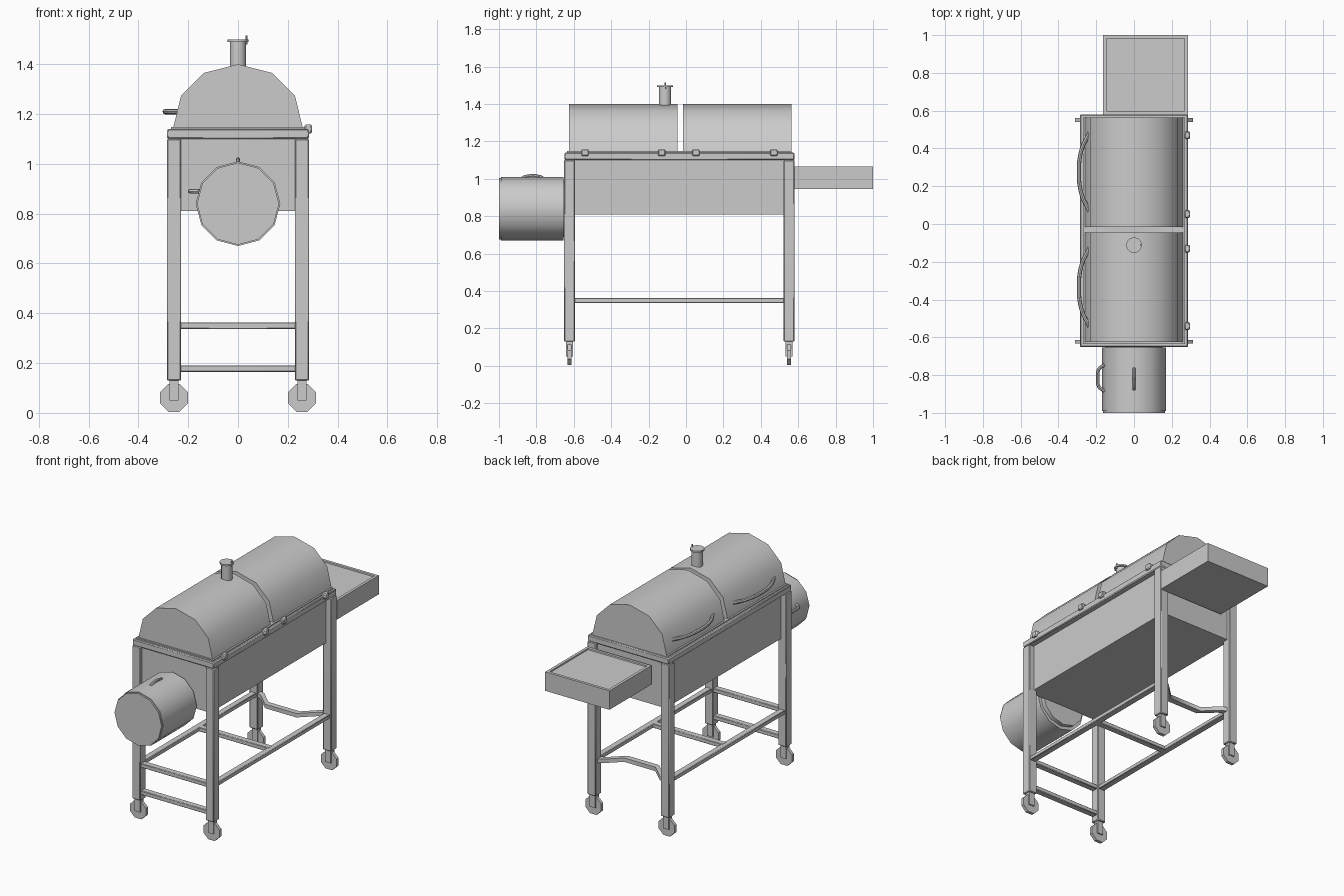
import bpy
import bmesh
import math
from mathutils import Vector

cube = bpy.data.objects.get("Cube")
if cube:
    bpy.data.objects.remove(cube, do_unlink=True)

metal = bpy.data.materials.new("light_grey_metal")
metal.use_nodes = True
grey = (0.6, 0.6, 0.6, 1)
metal.diffuse_color = grey
metal.node_tree.nodes["Principled BSDF"].inputs["Base Color"].default_value = grey


def smooth(obj, angle=40):
    bpy.ops.object.select_all(action="DESELECT")
    obj.select_set(True)
    bpy.context.view_layer.objects.active = obj
    bpy.ops.object.shade_smooth_by_angle(angle=math.radians(angle))


def finish(name, bm, angle=40):
    bmesh.ops.recalc_face_normals(bm, faces=bm.faces)
    mesh = bpy.data.meshes.new(name)
    bm.to_mesh(mesh)
    bm.free()
    mesh.materials.append(metal)
    obj = bpy.data.objects.new(name, mesh)
    bpy.context.collection.objects.link(obj)
    smooth(obj, angle)


def box(name, low, high, bevel=0):
    bm = bmesh.new()
    bmesh.ops.create_cube(bm, size=1)
    low, high = Vector(low), Vector(high)
    for v in bm.verts:
        v.co = (low + high) / 2 + v.co * (high - low)
    if bevel:
        bmesh.ops.bevel(bm, geom=bm.edges[:], offset=bevel, segments=1,
                        profile=0.5, affect="EDGES")
    finish(name, bm)


def rod(name, start, end, radius, sides=12, turn=0, angle=50):
    """Capped cylinder between two points."""
    start, end = Vector(start), Vector(end)
    axis = end - start
    bm = bmesh.new()
    bmesh.ops.create_cone(bm, cap_ends=True, segments=sides, radius1=radius,
                          radius2=radius, depth=axis.length)
    spin = axis.to_track_quat("Z", "Y")
    c, s = math.cos(turn), math.sin(turn)
    for v in bm.verts:
        flat = Vector((v.co.x * c - v.co.y * s, v.co.x * s + v.co.y * c, v.co.z))
        v.co = spin @ flat + (start + end) / 2
    finish(name, bm, angle)


def tube(name, points, radius):
    """Bent pipe through a few points."""
    curve = bpy.data.curves.new(name, "CURVE")
    curve.dimensions = "3D"
    curve.bevel_depth = radius
    curve.bevel_resolution = 2
    curve.resolution_u = 4
    curve.use_fill_caps = True
    spline = curve.splines.new("BEZIER")
    spline.bezier_points.add(len(points) - 1)
    for bp, co in zip(spline.bezier_points, points):
        bp.co = co
        bp.handle_left_type = bp.handle_right_type = "AUTO"
    curve.materials.append(metal)
    obj = bpy.data.objects.new(name, curve)
    bpy.context.collection.objects.link(obj)
    bpy.ops.object.select_all(action="DESELECT")
    obj.select_set(True)
    bpy.context.view_layer.objects.active = obj
    bpy.ops.object.convert(target="MESH")
    smooth(bpy.context.view_layer.objects.active)


def extrude(name, outline, vec):
    """Closed outline swept along a vector."""
    bm = bmesh.new()
    face = bm.faces.new([bm.verts.new(p) for p in outline])
    out = bmesh.ops.extrude_face_region(bm, geom=[face])["geom"]
    bmesh.ops.translate(bm, vec=vec,
                        verts=[g for g in out if isinstance(g, bmesh.types.BMVert)])
    finish(name, bm, 45)


# Cooking chamber and its rim
box("chamber", (-0.25, -0.635, 0.81), (0.25, 0.56, 1.12))
box("rim", (-0.285, -0.65, 1.1), (0.285, 0.58, 1.14), 0.005)
box("rim_top", (-0.27, -0.635, 1.135), (0.27, 0.565, 1.148))

# Two arched lids with bowed handles
half = [(0.26, 1.145), (0.229, 1.273), (0.137, 1.365)]
arch = half + [(0, 1.4)] + [(-x, z) for x, z in reversed(half)]
for label, y0 in (("front", -0.625), ("back", -0.015)):
    extrude(label + "_lid", [(x, y0, z) for x, z in arch], (0, 0.58, 0))
    mid = y0 + 0.29
    tube(label + "_lid_handle",
         [(x, mid + dy, 1.21) for x, dy in
          ((-0.235, -0.21), (-0.277, -0.12), (-0.292, 0), (-0.277, 0.12), (-0.235, 0.21))],
         0.011)

# Hinges on the left side
for i, y in enumerate((-0.54, -0.13, 0.053, 0.47)):
    box(f"hinge_{i + 1}", (0.268, y - 0.02, 1.122), (0.297, y + 0.02, 1.158), 0.005)

# Chimney with flange and damper pin
cy = -0.112
rod("chimney", (0, cy, 1.37), (0, cy, 1.495), 0.033)
rod("chimney_cap", (0, cy, 1.49), (0, cy, 1.5), 0.042)
rod("damper_pin", (0.034, cy, 1.48), (0.034, cy, 1.515), 0.004, 6)

# Firebox drum, its neck, door and handles
quarter = math.pi / 2
rod("firebox", (0, -0.99, 0.84), (0, -0.655, 0.84), 0.17, 12, quarter)
rod("firebox_door", (0, -1, 0.84), (0, -0.98, 0.84), 0.165, 12, quarter)
rod("firebox_neck", (0, -0.66, 0.84), (0, -0.63, 0.84), 0.15, 12, quarter)
tube("firebox_top_handle", [(0, y, z) for y, z in
     ((-0.88, 1.0), (-0.86, 1.011), (-0.78, 1.011), (-0.76, 1.0))], 0.009)
tube("firebox_side_handle", [(x, y, 0.89) for x, y in
     ((-0.155, -0.885), (-0.187, -0.86), (-0.192, -0.815), (-0.187, -0.77), (-0.155, -0.745))],
     0.009)

# Back shelf with a shallow recessed top
bm = bmesh.new()
bmesh.ops.create_cube(bm, size=1)
for v in bm.verts:
    v.co = Vector((0.061 + v.co.x * 0.45, 0.79 + v.co.y * 0.42, 1.005 + v.co.z * 0.12))
bm.normal_update()
tray = [f for f in bm.faces if f.normal.z > 0.9]
bmesh.ops.inset_region(bm, faces=tray, thickness=0.025)
bmesh.ops.inset_region(bm, faces=tray, thickness=0.002, depth=-0.008)
finish("shelf", bm)

# Legs with casters
for side, sx in (("left", 1), ("right", -1)):
    x = 0.257 * sx
    for end, y in (("front", -0.623), ("back", 0.551)):
        name = f"{end}_{side}"
        box(name + "_leg", (x - 0.029, y - 0.029, 0.13), (x + 0.029, y + 0.029, 1.1), 0.004)
        rod(name + "_wheel", (x, y - 0.01, 0.06), (x, y + 0.01, 0.06), 0.06, 8,
            math.pi / 8, 30)
        for d in (-0.014, 0.014):
            box(name + "_fork", (x - 0.019, y + d - 0.004, 0.05), (x + 0.019, y + d + 0.004, 0.13))
        box(name + "_fork_top", (x - 0.019, y - 0.018, 0.115), (x + 0.019, y + 0.018, 0.135))
    # Long lower rail
    box(side + "_rail", (x - 0.02, -0.61, 0.337), (x + 0.02, 0.54, 0.362), 0.003)

# Cross rails, the back one bowed inward
for name, y, z in (("front_rail", -0.623, 0.35), ("foot_rail", -0.623, 0.178),
                   ("middle_rail", -0.03, 0.35)):
    box(name, (-0.25, y - 0.02, z - 0.013), (0.25, y + 0.02, z + 0.013), 0.003)
bow = [(-0.25, 0.55), (-0.2, 0.53), (-0.11, 0.445), (0.11, 0.445), (0.2, 0.53), (0.25, 0.55)]
band = [(x, y - 0.018, 0.337) for x, y in bow] + [(x, y + 0.018, 0.337) for x, y in bow[::-1]]
extrude("back_rail", band, (0, 0, 0.025))
